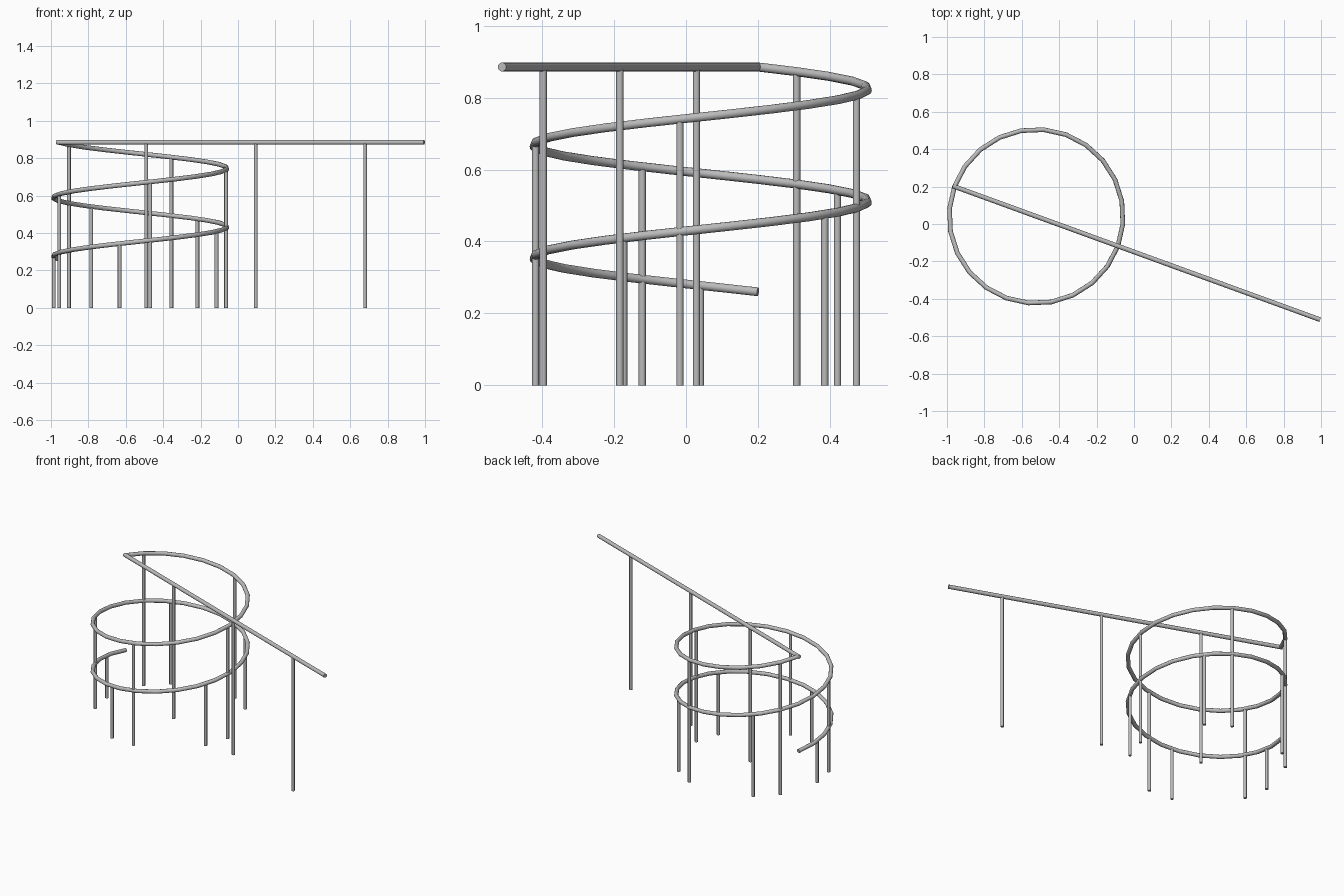
import bpy
from math import sin, cos, tan, radians, floor
from mathutils import Vector

cube = bpy.data.objects.get("Cube")
if cube:
    bpy.data.objects.remove(cube, do_unlink=True)

# One plain grey metal for everything
metal = bpy.data.materials.new("grey metal")
metal.use_nodes = True
GREY = (0.5, 0.5, 0.5, 1)
metal.diffuse_color = GREY
metal.node_tree.nodes["Principled BSDF"].inputs["Base Color"].default_value = GREY

CX, CY, RADIUS = -0.523, 0.041, 0.465   # coil axis and radius
TOP, PITCH = 0.885, 0.3125              # coil start height, drop per turn
START, STEP, TURNS = 160, 15, 2         # degrees
RAIL_R, POST_R = 0.0125, 0.01


def coil_vertex(i):
    turn = i * STEP
    a = radians(START - turn)
    return Vector((CX + RADIUS * cos(a), CY + RADIUS * sin(a), TOP - PITCH * turn / 360))


def coil_point(turn):
    """Point on the faceted coil after the given degrees of turn."""
    i = floor(turn / STEP)
    return coil_vertex(i).lerp(coil_vertex(i + 1), turn / STEP - i)


def finish(obj):
    bpy.ops.object.select_all(action='DESELECT')
    obj.select_set(True)
    bpy.context.view_layer.objects.active = obj
    if obj.type == 'CURVE':
        bpy.ops.object.convert(target='MESH')
        obj = bpy.context.object
    obj.data.materials.clear()
    obj.data.materials.append(metal)
    bpy.ops.object.shade_smooth_by_angle(angle=radians(40))


def rail(name, points):
    curve = bpy.data.curves.new(name, 'CURVE')
    curve.dimensions = '3D'
    curve.bevel_depth = RAIL_R
    curve.bevel_resolution = 4
    curve.use_fill_caps = True
    spline = curve.splines.new('POLY')
    spline.points.add(len(points) - 1)
    for p, co in zip(spline.points, points):
        p.co = (*co, 1)
    obj = bpy.data.objects.new(name, curve)
    bpy.context.collection.objects.link(obj)
    finish(obj)


def post(name, top):
    bpy.ops.mesh.primitive_cylinder_add(vertices=12, radius=POST_R, depth=top.z,
                                        location=(top.x, top.y, top.z / 2))
    obj = bpy.context.object
    obj.name = name
    finish(obj)


def beam_point(x):
    return Vector((x, CY + (x - CX) * tan(radians(START)), TOP))


# Descending coil and the straight beam that runs across its axis
rail("spiral_rail", [coil_vertex(i) for i in range(TURNS * 360 // STEP + 1)])
rail("straight_beam", [beam_point(coil_vertex(0).x - 0.009), beam_point(0.995)])

# Posts under the beam
for k in range(3):
    post(f"beam_post_{k + 1}", beam_point(0.68 - 0.585 * k))

# Posts spaced evenly along the coil
for k in range(10):
    post(f"spiral_post_{k + 1}", coil_point(STEP + 76.1 * k))
